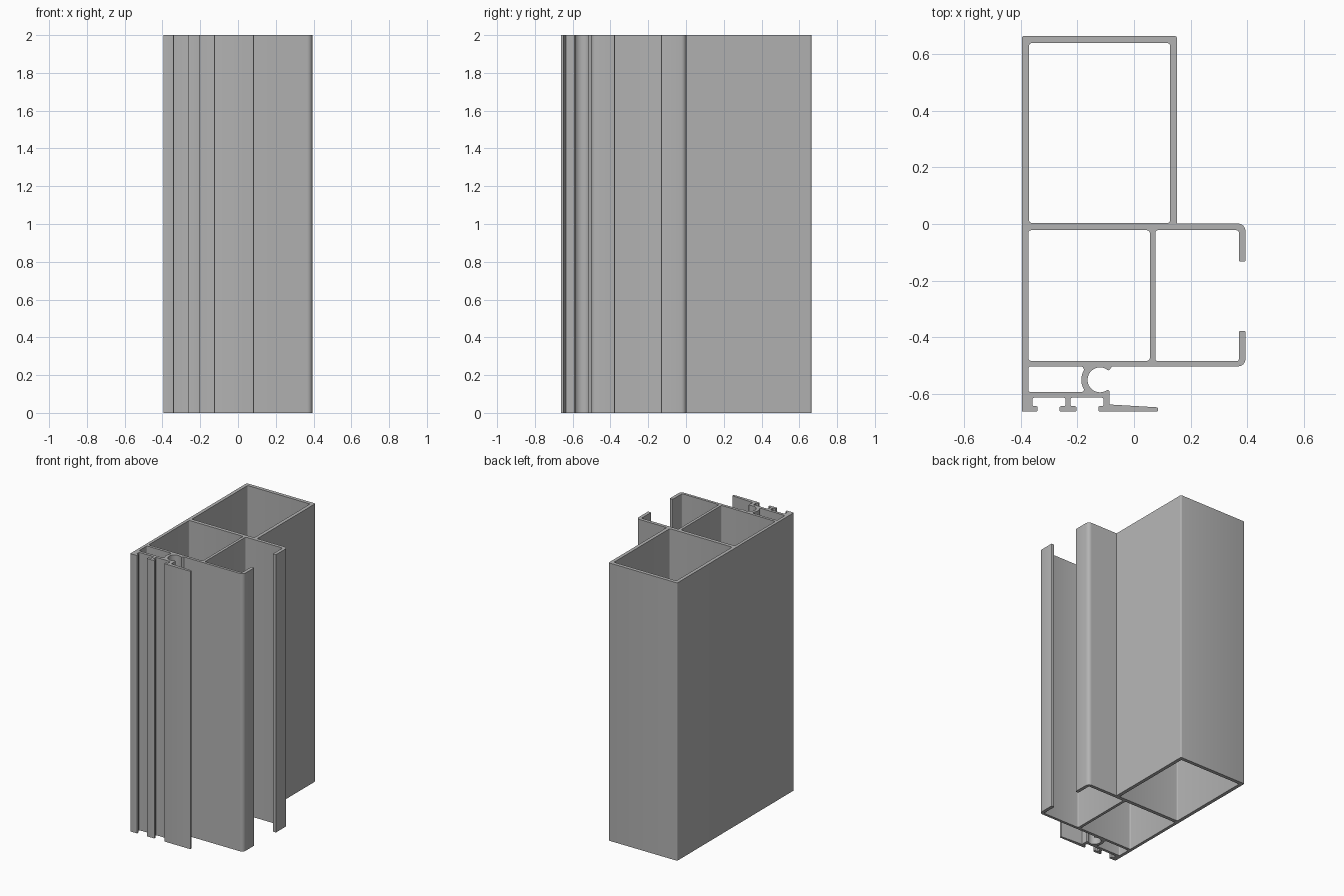
import bpy
import bmesh
from math import cos, sin, radians, tan
from mathutils import Vector

HEIGHT = 2.0
UNIT = 0.001          # profile coordinates are in thousandths
CORNER_STEPS = 4

default_cube = bpy.data.objects.get("Cube")
if default_cube:
    bpy.data.objects.remove(default_cube, do_unlink=True)


def arc(centre, radius, start, end, steps):
    """Points on a circular arc, marked as not to be rounded."""
    points = []
    for i in range(steps + 1):
        angle = radians(start + (end - start) * i / steps)
        points.append((centre[0] + radius * cos(angle),
                       centre[1] + radius * sin(angle), 0))
    return points


def rectangle(left, right, bottom, top, radius):
    return [(left, bottom, radius), (right, bottom, radius),
            (right, top, radius), (left, top, radius)]


def rounded(points, default_radius=5):
    """Replace every corner of a closed outline by a small fillet."""
    result = []
    count = len(points)
    for i, point in enumerate(points):
        corner = Vector(point[:2])
        radius = point[2] if len(point) > 2 else default_radius
        if radius == 0:
            result.append(corner)
            continue
        before = Vector(points[i - 1][:2]) - corner
        after = Vector(points[(i + 1) % count][:2]) - corner
        half = before.angle(after) / 2
        room = min(before.length, after.length) * 0.48
        reach = min(radius / tan(half), room)
        start = corner + before.normalized() * reach
        end = corner + after.normalized() * reach
        bisector = (before.normalized() + after.normalized()).normalized()
        centre = corner + bisector * (reach / cos(half))
        size = reach * tan(half)
        for step in range(CORNER_STEPS + 1):
            # Sweep the fillet by blending the two radius directions
            a, b = (start - centre).normalized(), (end - centre).normalized()
            sweep = a.angle(b)
            t = step / CORNER_STEPS
            direction = (a * sin((1 - t) * sweep) + b * sin(t * sweep)) / sin(sweep)
            result.append(centre + direction * size)
    return result


def extrude_profile(name, outlines, material):
    """Fill the outlines (the first is outer, the rest are holes) and extrude."""
    bm = bmesh.new()
    edges = []
    for outline in outlines:
        verts = [bm.verts.new((p.x * UNIT, p.y * UNIT, 0)) for p in outline]
        edges += [bm.edges.new((verts[i - 1], verts[i])) for i in range(len(verts))]
    bmesh.ops.triangle_fill(bm, edges=edges, use_beauty=True, normal=(0, 0, 1))
    extruded = bmesh.ops.extrude_face_region(bm, geom=bm.faces[:], use_keep_orig=True)
    top = [g for g in extruded["geom"] if isinstance(g, bmesh.types.BMVert)]
    bmesh.ops.translate(bm, verts=top, vec=(0, 0, HEIGHT))
    bmesh.ops.recalc_face_normals(bm, faces=bm.faces[:])
    mesh = bpy.data.meshes.new(name)
    bm.to_mesh(mesh)
    bm.free()
    mesh.materials.append(material)
    obj = bpy.data.objects.new(name, mesh)
    bpy.context.collection.objects.link(obj)
    return obj


# Plain aluminium grey
grey = bpy.data.materials.new("aluminium_grey")
grey.use_nodes = True
colour = (0.45, 0.45, 0.45, 1)
grey.diffuse_color = colour
grey.node_tree.nodes["Principled BSDF"].inputs["Base Color"].default_value = colour

# Outer faces of the large box
left, right, back, front = -395, 394, 664, -662
box_right = 152
large_box = [(left, back, 8), (box_right, back, 10), (box_right, 2, 2)]

# Side channel with two returned lips
shelf, lip, web = 2, 370, 76
channel = [(right, shelf, 28), (right, -132), (lip, -132), (lip, -22, 8),
           (web, -22, 8), (web, -484, 8), (lip, -484, 8),
           (lip, -377), (right, -377), (right, -503, 28)]

# Open round screw channel
boss = (-120, -550)
screw_channel = [(-78, -503, 4), (-88, -517, 3)]
screw_channel += arc(boss, 44, 52, 308, 20)
screw_channel += [(-86, -590, 4)]

# Tapered front fin and the hooked feet of the gasket grooves
groove, hook = -613, -643
fin = [(-86, -637, 4), (84, -647, 3), (84, front, 3)]
feet = [(-126, front), (-126, hook), (-108, hook), (-108, groove),
        (-224, groove), (-224, hook), (-203, hook), (-203, front),
        (-263, front), (-263, hook), (-242, hook), (-242, groove),
        (-358, groove), (-358, hook), (-340, hook), (-340, front),
        (left, front, 3)]

outer = large_box + channel + screw_channel + fin + feet

# Closed chambers inside the section
back_chamber = rectangle(-370, 127, 4, 638, 8)
middle_chamber = rectangle(-373, 56, -483, -22, 10)
small_chamber = [(-373, -503, 8), (-373, -593, 8), (-181, -593, 8)]
small_chamber += arc(boss, 66, 212, 148, 8)
small_chamber += [(-181, -503, 8)]

frame = extrude_profile(
    "extruded_frame_profile",
    [rounded(o) for o in (outer, back_chamber, middle_chamber, small_chamber)],
    grey)

# Smooth the fillets while keeping the cut ends sharp
bpy.ops.object.select_all(action="DESELECT")
frame.select_set(True)
bpy.context.view_layer.objects.active = frame
bpy.ops.object.shade_smooth_by_angle(angle=radians(30))
